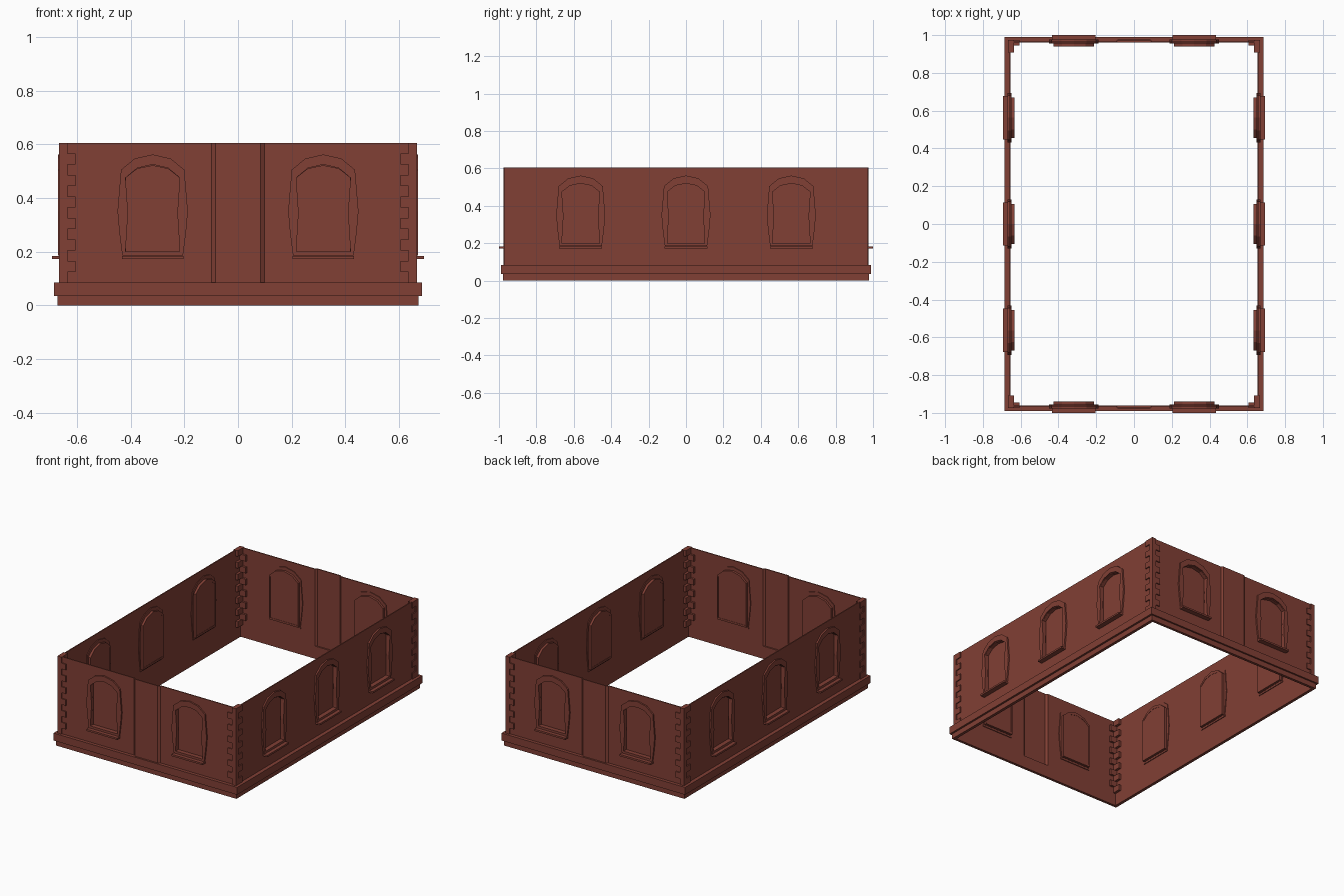
import bpy, bmesh, math
from mathutils import Matrix

if "Cube" in bpy.data.objects:
    bpy.data.objects.remove(bpy.data.objects["Cube"])

brick = bpy.data.materials.new("brick_red")
brick.diffuse_color = (0.22, 0.05, 0.035, 1)
brick.use_nodes = True
brick.node_tree.nodes["Principled BSDF"].inputs["Base Color"].default_value = brick.diffuse_color

TOP, LEDGE = 0.605, 0.085
HX, HY, T = 0.66, 0.967, 0.007      # outer wall faces and wall thickness


def panel(name, loops, w0, w1, mat):
    """Extrude closed 2D outlines (inner outlines become holes) from w0 to w1."""
    cu = bpy.data.curves.new(name, 'CURVE')
    cu.dimensions = '2D'
    cu.fill_mode = 'BOTH'
    cu.extrude = (w1 - w0) / 2
    for pts in loops:
        s = cu.splines.new('POLY')
        s.points.add(len(pts) - 1)
        for p, (x, y) in zip(s.points, pts):
            p.co = (x, y, 0, 1)
        s.use_cyclic_u = True
    tmp = bpy.data.objects.new(name + "_curve", cu)
    bpy.context.collection.objects.link(tmp)
    dg = bpy.context.evaluated_depsgraph_get()
    dg.update()
    me = bpy.data.meshes.new_from_object(tmp.evaluated_get(dg))
    bpy.data.objects.remove(tmp)
    me.transform(mat @ Matrix.Translation((0, 0, (w0 + w1) / 2)))
    me.name = name
    me.materials.clear()
    me.materials.append(brick)
    for p in me.polygons:
        p.use_smooth = False
    ob = bpy.data.objects.new(name, me)
    bpy.context.collection.objects.link(ob)
    return ob


def rect(x0, x1, y0, y1):
    return [(x0, y0), (x1, y0), (x1, y1), (x0, y1)]


def mirrored(half, du=0):
    """Right half outline, bottom to apex, mirrored about u = du."""
    return [(du + u, v) for u, v in half] + [(du - u, v) for u, v in reversed(half[:-1])]


def wall_matrix(angle, d):
    """Local x along the wall, y up, z outward; origin on the outer face."""
    return (Matrix.Rotation(math.radians(angle), 4, 'Z') @ Matrix.Translation((0, -d, 0))
            @ Matrix.Rotation(math.pi / 2, 4, 'X'))


# Window outlines
FRAME_OUT = [(0.113, 0.185), (0.124, 0.27), (0.131, 0.35), (0.118, 0.505), (0.067, 0.547), (0, 0.562)]
FRAME_IN = [(0.101, 0.2), (0.092, 0.345), (0.101, 0.475), (0.058, 0.511), (0, 0.525)]
BOX_OUT = [(0.107, 0.187), (0.107, 0.485), (0.062, 0.524), (0, 0.54)]
BOX_IN = [(0.1, 0.2), (0.1, 0.475), (0.058, 0.508), (0, 0.52)]


def window(tag, du, mat):
    m = lambda half: mirrored(half, du)
    panel(tag + "_frame", [m(FRAME_OUT), m(FRAME_IN)], -0.012, 0.01, mat)
    panel(tag + "_reveal", [m(BOX_OUT), m(BOX_IN)], -0.027, 0.004, mat)
    panel(tag + "_pane", [m(BOX_IN)], -0.025, -0.02, mat)
    panel(tag + "_sill", [rect(du - 0.115, du + 0.115, 0.172, 0.184)], -0.012, 0.033, mat)


# Long side walls with three windows each
for side, ang in (("right", 90), ("left", 270)):
    mat = wall_matrix(ang, HX)
    spots = (-0.563, 0, 0.563)
    panel(side + "_wall", [rect(-HY, HY, LEDGE, TOP)] + [mirrored(BOX_OUT, s) for s in spots], -T, 0, mat)
    for i, s in enumerate(spots):
        window(f"{side}_window_{i}", s, mat)

# End walls: two window bays around a folded-out centre panel
fold = [(-0.098, 0), (-0.084, 0.01), (0.084, 0.01), (0.098, 0),
        (0.098, -T), (0.084, 0.01 - T), (-0.084, 0.01 - T), (-0.098, -T)]
for side, ang in (("front", 0), ("back", 180)):
    mat = wall_matrix(ang, HY)
    for i, s in enumerate((-1, 1)):
        bay = rect(*sorted((s * 0.098, s * HX)), LEDGE, TOP)
        panel(f"{side}_wall_{i}", [bay, mirrored(BOX_OUT, s * 0.318)], -T, 0, mat)
        window(f"{side}_window_{i}", s * 0.318, mat)
    flat = mat @ Matrix.Rotation(-math.pi / 2, 4, 'X')
    panel(side + "_centre_panel", [[(u, -w) for u, w in fold]], LEDGE, TOP, flat)

# Plinth and projecting ledge rings
hole = rect(-HX + T, HX - T, -HY + T, HY - T)
panel("plinth", [rect(-0.673, 0.673, -0.978, 0.978), hole], 0, 0.035, Matrix())
panel("ledge", [rect(-0.686, 0.686, -0.989, 0.989), hole], 0.035, LEDGE, Matrix())

# Corner quoins: thirteen courses alternating long and short
N = 13
h = (TOP - LEDGE) / N
for cx, cy, tag in ((1, 1, "back_right"), (-1, 1, "back_left"), (1, -1, "front_right"), (-1, -1, "front_left")):
    bm = bmesh.new()
    for k in range(N):
        lx, ly = (0.062, 0.028) if k % 2 else (0.031, 0.067)
        x, y = cx * (0.667 - lx / 2), cy * (0.974 - ly / 2)
        bmesh.ops.create_cube(bm, size=1, matrix=Matrix.Translation((x, y, LEDGE + (k + 0.5) * h))
                              @ Matrix.Diagonal((lx, ly, h, 1)))
    me = bpy.data.meshes.new(tag + "_quoins")
    bm.to_mesh(me)
    bm.free()
    me.materials.append(brick)
    bpy.context.collection.objects.link(bpy.data.objects.new(tag + "_quoins", me))
